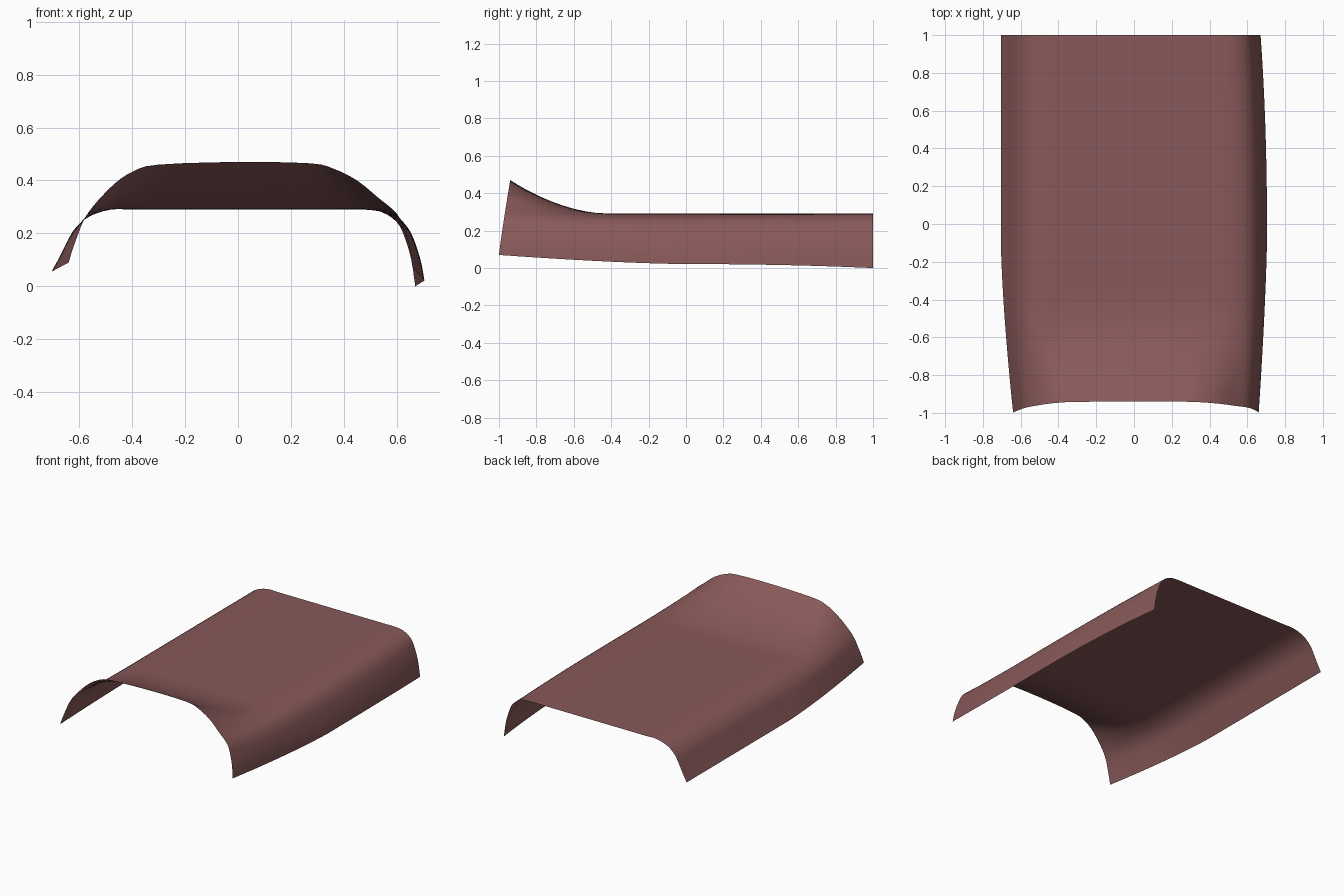
import bpy
import bmesh
from mathutils import Vector

if "Cube" in bpy.data.objects:
    bpy.data.objects.remove(bpy.data.objects["Cube"], do_unlink=True)

# Cross-sections as (x, z), from the right rim over the crown to the left rim
FRONT = [(-.64, .09), (-.625, .14), (-.605, .195), (-.585, .245), (-.55, .3),
         (-.47, .385), (-.395, .435), (-.3, .46), (0, .47), (.27, .465),
         (.36, .445), (.45, .4), (.53, .335), (.6, .275), (.63, .21),
         (.65, .14), (.66, .07)]
BACK = [(-.705, .055), (-.675, .11), (-.645, .17), (-.615, .22), (-.56, .265),
        (-.48, .29), (-.4, .29), (-.3, .29), (0, .29), (.3, .29),
        (.4, .29), (.47, .29), (.54, .282), (.6, .243), (.63, .185),
        (.655, .1), (.67, 0)]
# The left side bows outwards along the middle of the length
BOWED_SIDE = [(.4, .29), (.48, .29), (.55, .28), (.61, .255), (.655, .2),
              (.69, .1), (.705, .022)]
MIDDLE = BACK[:-len(BOWED_SIDE)] + BOWED_SIDE

SUBDIVISIONS = 3
ROWS = 48


def smooth_profile(points):
    """Catmull-Rom curve through the section points."""
    pts = [Vector(p) for p in points]
    pts = [2 * pts[0] - pts[1]] + pts + [2 * pts[-1] - pts[-2]]
    curve = []
    for a, b, c, d in zip(pts, pts[1:], pts[2:], pts[3:]):
        for step in range(SUBDIVISIONS):
            t = step / SUBDIVISIONS
            curve.append(b + (c - a) * t / 2
                         + (2 * a - 5 * b + 4 * c - d) * t ** 2 / 2
                         + (3 * b - a - 3 * c + d) * t ** 3 / 2)
    curve.append(pts[-2])
    return curve


def mix(a, b, t):
    return a + (b - a) * t


def clamp(value):
    return min(max(value, 0), 1)


def shell_point(front, middle, back, v):
    """Blend the three sections at v, from the front (0) to the back (1)."""
    y_front = -1 + .06 * clamp((front.y - .07) / .4) ** 1.1
    y = mix(y_front, 1, v)
    # The crown flares late and sharply, the rims early and gently
    crown = clamp(middle.y / .29)
    start = mix(0, -.4, crown)
    flare = clamp((start - y) / (start - y_front)) ** mix(1.4, 1.9, crown)
    taper = clamp((y + .2) / 1.2) ** 2.5
    section = middle.lerp(back, taper).lerp(front, flare)
    return section.x, y, section.y


# Shell: one open sheet lofted through the sections
profiles = list(zip(*map(smooth_profile, (FRONT, MIDDLE, BACK))))
bm = bmesh.new()
grid = [[bm.verts.new(shell_point(*column, row / ROWS)) for column in profiles]
        for row in range(ROWS + 1)]
for lower, upper in zip(grid, grid[1:]):
    for i in range(len(profiles) - 1):
        bm.faces.new((lower[i], lower[i + 1], upper[i + 1], upper[i]))

mesh = bpy.data.meshes.new("curved_shell")
bm.to_mesh(mesh)
bm.free()
shell = bpy.data.objects.new("curved_shell", mesh)
bpy.context.collection.objects.link(shell)

# Material
colour = (.25, .1, .1, 1)
material = bpy.data.materials.new("dusty_red")
material.use_nodes = True
material.diffuse_color = colour
material.node_tree.nodes["Principled BSDF"].inputs["Base Color"].default_value = colour
mesh.materials.append(material)

# Smooth shading
bpy.ops.object.select_all(action="DESELECT")
shell.select_set(True)
bpy.context.view_layer.objects.active = shell
bpy.ops.object.shade_smooth_by_angle()
